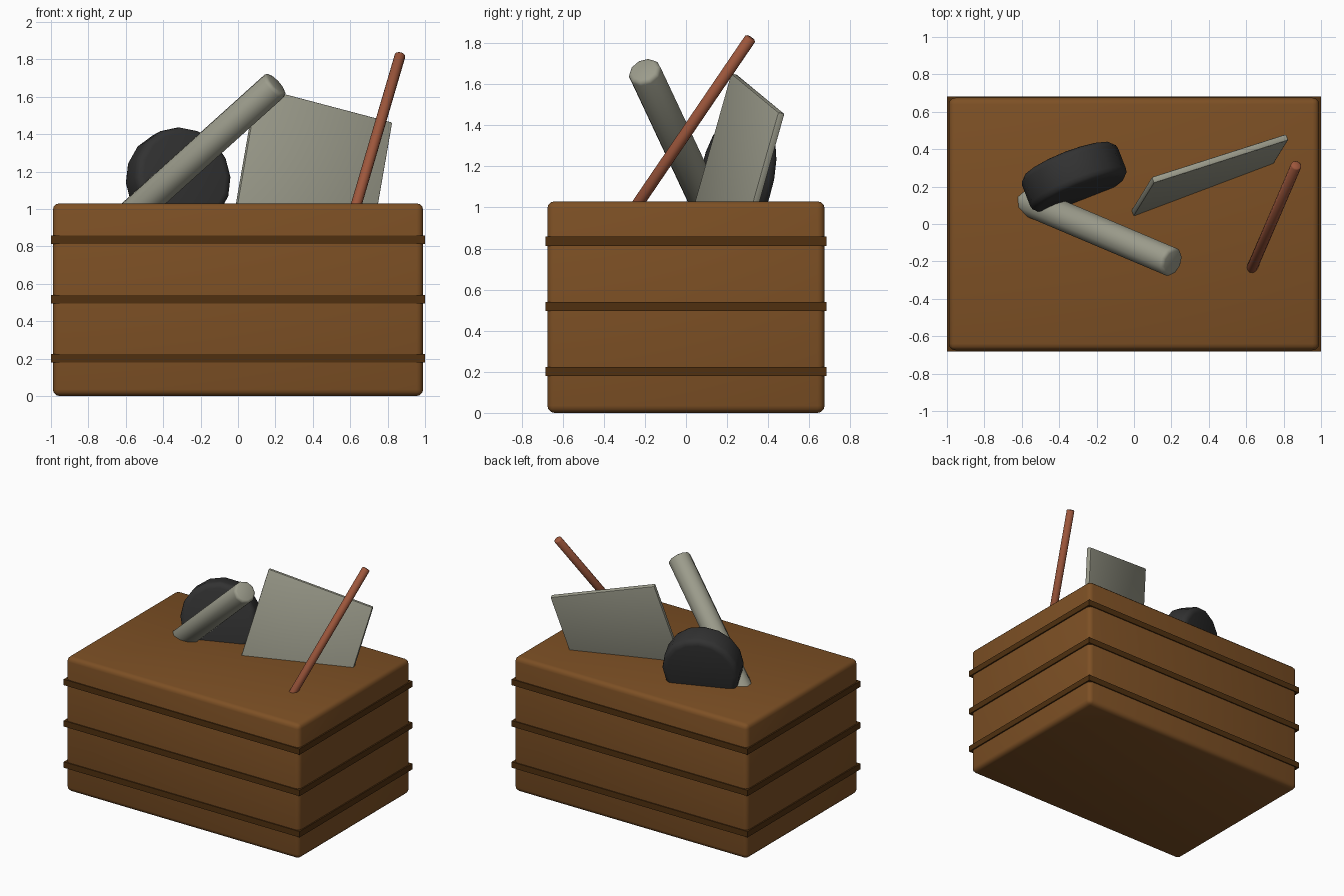
import bpy, math
from mathutils import Vector, Matrix

if "Cube" in bpy.data.objects:
    bpy.data.objects.remove(bpy.data.objects["Cube"])


def mat(name, rgb):
    m = bpy.data.materials.new(name)
    m.diffuse_color = (*rgb, 1)
    m.use_nodes = True
    m.node_tree.nodes["Principled BSDF"].inputs["Base Color"].default_value = m.diffuse_color
    return m


BROWN = mat("brown wood", (0.205, 0.080, 0.018))
DARK = mat("dark brown slats", (0.080, 0.030, 0.005))
GREY = mat("warm grey", (0.33, 0.33, 0.26))
BLACK = mat("charcoal", (0.032, 0.032, 0.032))
RUST = mat("rust red", (0.34, 0.095, 0.045))


def finish(ob, name, m, bevel=0, seg=2, angle=40):
    ob.name = name
    ob.data.materials.append(m)
    bpy.context.view_layer.objects.active = ob
    if bevel:
        b = ob.modifiers.new("bevel", 'BEVEL')
        b.width, b.segments = bevel, seg
        b.limit_method, b.angle_limit = 'ANGLE', math.radians(50)
        bpy.ops.object.modifier_apply(modifier="bevel")
    bpy.ops.object.shade_smooth_by_angle(angle=math.radians(angle))
    return ob


def box(name, m, size, matrix, bevel=0, seg=2):
    bpy.ops.mesh.primitive_cube_add(size=1)
    ob = bpy.context.object
    ob.data.transform(matrix @ Matrix.Diagonal((*size, 1)))
    return finish(ob, name, m, bevel, seg)


def rod(name, m, a, b, r, sides, bevel, seg=2):
    a, b = Vector(a), Vector(b)
    bpy.ops.mesh.primitive_cylinder_add(vertices=sides, radius=r, depth=(b - a).length)
    ob = bpy.context.object
    rot = (b - a).to_track_quat('Z', 'Y').to_matrix().to_4x4()
    ob.data.transform(Matrix.Translation((a + b) / 2) @ rot)
    return finish(ob, name, m, bevel, seg, 50)


# crate body and its three surrounding slats
box("crate_body", BROWN, (1.98, 1.35, 1.03), Matrix.Translation((0, 0, 0.515)), 0.035, 3)
for i, z in enumerate((0.202, 0.518, 0.835)):
    box(f"crate_slat_{i + 1}", DARK, (2.0, 1.366, 0.045), Matrix.Translation((0, 0, z)))

# tilted slab, placed by its top left corner, top edge and downward edge
u = Vector((0.72, 0.23, -0.19)).normalized()
v = Vector((0.115, 0.18, 0.63))
v = (v - u * v.dot(u)).normalized()
n = u.cross(v)
w, h = 0.78, 0.78
c = Vector((0.10, 0.235, 1.65)) + u * w / 2 - v * h / 2
frame = Matrix((u, v, n)).transposed().to_4x4()
box("grey_slab", GREY, (w, h, 0.036), Matrix.Translation(c) @ frame, 0.008, 2)

# thick disc poking out at the back left
c = Vector((-0.32, 0.25, 1.155))
a = Vector((-0.36, 0.92, -0.20)).normalized() * 0.10
rod("dark_disc", BLACK, c - a, c + a, 0.275, 16, 0.04, 3)

# leaning fat handle
top = Vector((0.205, -0.205, 1.668))
d = Vector((0.709, -0.30, 0.639)).normalized()
rod("grey_handle", GREY, top - d * 1.15, top, 0.082, 10, 0.02, 2)

# leaning thin stick
top = Vector((0.868, 0.315, 1.825))
d = Vector((0.232, 0.538, 0.79)).normalized()
rod("rust_stick", RUST, top - d * 1.2, top, 0.029, 12, 0.006, 1)
